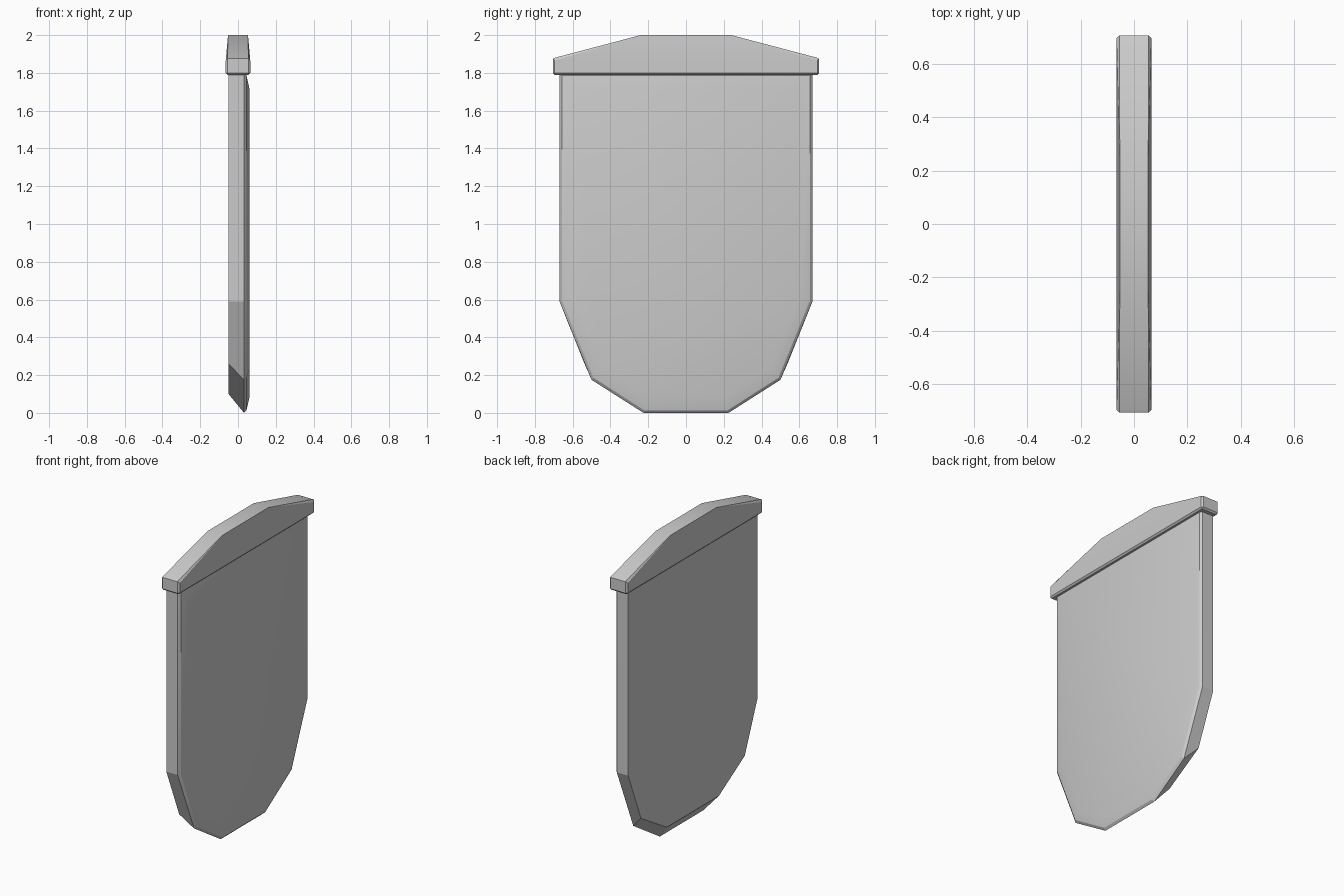
import bpy, bmesh

if "Cube" in bpy.data.objects:
    bpy.data.objects.remove(bpy.data.objects["Cube"])


def finish(name, bm, angle):
    bmesh.ops.recalc_face_normals(bm, faces=bm.faces)
    mesh = bpy.data.meshes.new(name)
    bm.to_mesh(mesh)
    bm.free()
    ob = bpy.data.objects.new(name, mesh)
    bpy.context.collection.objects.link(ob)
    bpy.ops.object.select_all(action='DESELECT')
    ob.select_set(True)
    bpy.context.view_layer.objects.active = ob
    bpy.ops.object.shade_smooth_by_angle(angle=angle)
    return ob


def mirrored(half):
    """Closed outline from a right-hand half listed top to bottom."""
    return half + [(-y, z) for y, z in reversed(half)]


def scaled(outline, sy, sz, centre=0.895):
    return [(y * sy, centre + (z - centre) * sz) for y, z in outline]


# Hanging panel: bevelled underside at the back, shallow raised front
front = mirrored([(0.67, 1.80), (0.67, 0.59), (0.50, 0.175), (0.225, 0.0)])
back = mirrored([(0.67, 1.80), (0.67, 0.59), (0.537, 0.26), (0.27, 0.10)])
layers = [(-0.05, back),
          (0.032, front),
          (0.045, scaled(front, 0.98, 0.985)),
          (0.06, scaled(front, 0.90, 0.91))]
bm = bmesh.new()
rings = [[bm.verts.new((x, y, z)) for y, z in outline] for x, outline in layers]
for a, b in zip(rings, rings[1:]):
    n = len(a)
    for i in range(n):
        j = (i + 1) % n
        bm.faces.new((a[i], a[j], b[j], b[i]))
bm.faces.new(rings[0])
bm.faces.new(rings[-1])
finish("panel", bm, 0.35)

# Top cap: low gabled bar with chamfered edges, as a convex solid
cap_points = [(0.055, 0.695, 1.79),
              (0.065, 0.695, 1.80), (0.055, 0.705, 1.80),
              (0.065, 0.695, 1.865), (0.055, 0.705, 1.875),
              (0.055, 0.695, 1.88), (0.053, 0.24, 2.0)]
bm = bmesh.new()
for x, y, z in cap_points:
    for sx in (-1, 1):
        for sy in (-1, 1):
            bm.verts.new((sx * x, sy * y, z))
bmesh.ops.convex_hull(bm, input=bm.verts)
bmesh.ops.dissolve_limit(bm, angle_limit=0.01, verts=bm.verts, edges=bm.edges)
finish("top_cap", bm, 0.35)
